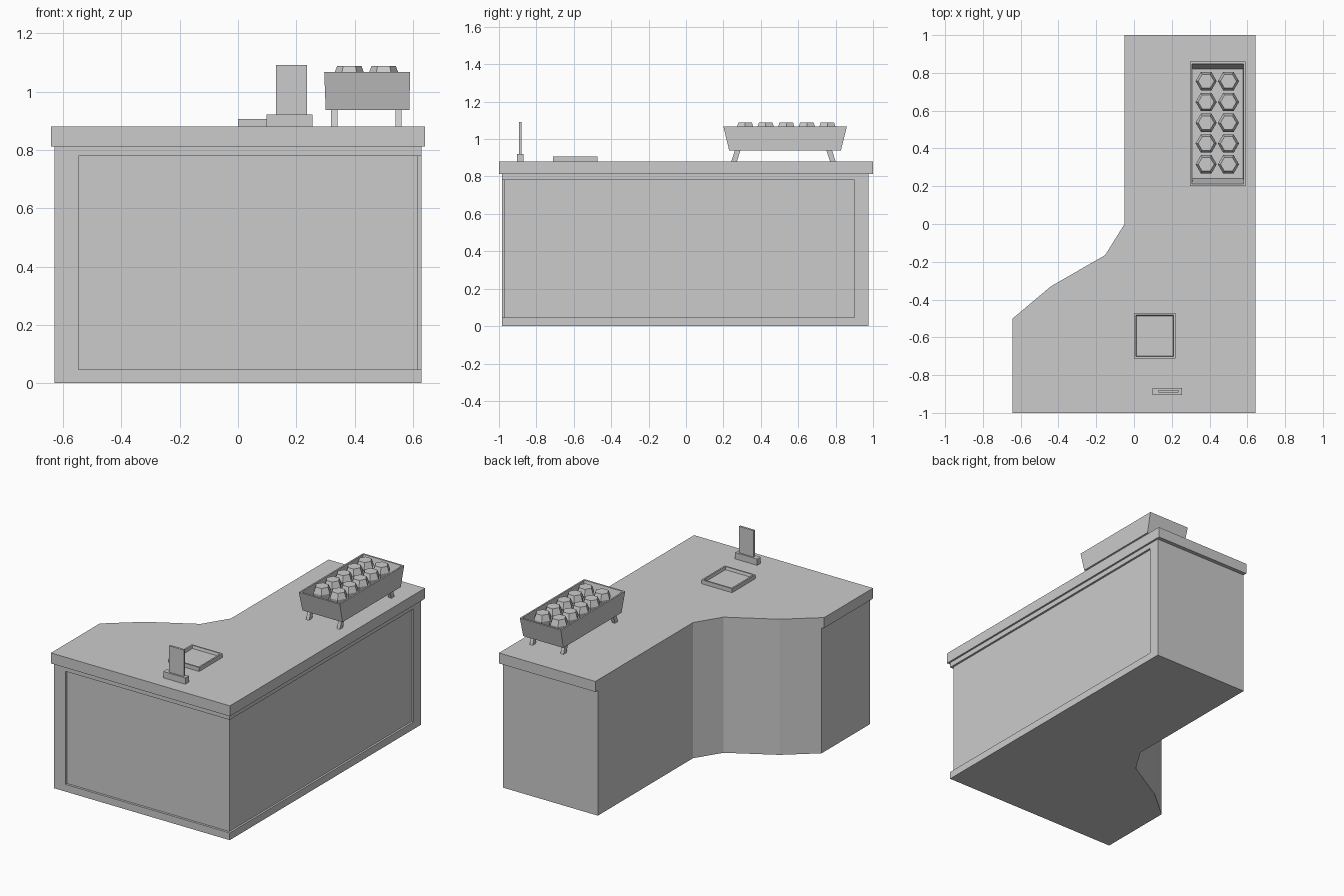
import bpy, bmesh
from math import cos, sin, pi

cube = bpy.data.objects.get("Cube")
if cube:
    bpy.data.objects.remove(cube, do_unlink=True)

grey = bpy.data.materials.new("plain_grey")
grey.use_nodes = True
colour = (0.6, 0.6, 0.6, 1)
grey.diffuse_color = colour
grey.node_tree.nodes["Principled BSDF"].inputs["Base Color"].default_value = colour


def finish(name, bm):
    bmesh.ops.recalc_face_normals(bm, faces=bm.faces[:])
    mesh = bpy.data.meshes.new(name)
    bm.to_mesh(mesh)
    bm.free()
    mesh.materials.append(grey)
    obj = bpy.data.objects.new(name, mesh)
    bpy.context.collection.objects.link(obj)
    return obj


def loft(name, rings):
    """Skin a stack of matching rings and cap both ends."""
    bm = bmesh.new()
    loops = [[bm.verts.new(p) for p in ring] for ring in rings]
    for a, b in zip(loops, loops[1:]):
        for i in range(len(a)):
            j = (i + 1) % len(a)
            bm.faces.new((a[i], a[j], b[j], b[i]))
    bm.faces.new(loops[0])
    bm.faces.new(loops[-1])
    return finish(name, bm)


def at(outline, z):
    return [(x, y, z) for x, y in outline]


def rect(x0, x1, y0, y1, z):
    return [(x0, y0, z), (x1, y0, z), (x1, y1, z), (x0, y1, z)]


def box(name, x0, x1, y0, y1, z0, z1):
    return loft(name, [rect(x0, x1, y0, y1, z0), rect(x0, x1, y0, y1, z1)])


# Counter body and overhanging top, flush along the curved inner side
curve = [(-0.44, -0.33), (-0.153, -0.165), (-0.05, 0)]
top = [(-0.05, 1), (0.642, 1), (0.642, -1), (-0.642, -1), (-0.642, -0.5)] + curve
base = [(-0.05, 0.975), (0.63, 0.975), (0.63, -0.985), (-0.63, -0.985), (-0.63, -0.49)] + curve
body = loft("counter_body", [at(base, 0), at(base, 0.812)])
loft("countertop", [at(top, 0.812), at(top, 0.88)])

# Shallow panel recess wrapping the front right corner
wrap = [(-0.547, -1.1), (0.8, -1.1), (0.8, 0.9), (0.617, 0.9), (0.617, -0.97), (-0.547, -0.97)]
cutter = loft("recess_cutter", [at(wrap, 0.047), at(wrap, 0.78)])
cutter.hide_render = True
cut = body.modifiers.new("recess", "BOOLEAN")
cut.operation = "DIFFERENCE"
cut.solver = "EXACT"
cut.object = cutter
bpy.context.view_layer.objects.active = body
bpy.ops.object.modifier_apply(modifier=cut.name)
bpy.data.objects.remove(cutter, do_unlink=True)

# Flared display basket: outer wall, rim, inner wall, floor
loft("display_basket", [
    rect(0.301, 0.588, 0.231, 0.828, 0.938),
    rect(0.296, 0.591, 0.2, 0.86, 1.067),
    rect(0.306, 0.581, 0.212, 0.848, 1.067),
    rect(0.311, 0.578, 0.24, 0.82, 0.95),
])

# Splayed basket legs
for side, x in (("left", 0.551), ("right", 0.33)):
    for end, y, lean in (("front", 0.277, -0.02), ("back", 0.765, 0.02)):
        loft(f"basket_leg_{end}_{side}", [
            rect(x - 0.011, x + 0.011, y + lean - 0.015, y + lean + 0.015, 0.88),
            rect(x - 0.011, x + 0.011, y - 0.015, y + 0.015, 0.942)])

# Six-sided buns in two columns
for col, x in enumerate((0.382, 0.5)):
    for row in range(5):
        y = 0.316 + row * 0.11
        loft(f"bun_{col + 1}_{row + 1}", [
            [(x + r * cos(i * pi / 3), y + r * sin(i * pi / 3), z) for i in range(6)]
            for r, z in ((0.038, 0.95), (0.056, 1.05), (0.042, 1.088))])

# Shallow tray on the counter
loft("coin_tray", [
    rect(0, 0.22, -0.712, -0.472, 0.88),
    rect(0, 0.22, -0.712, -0.472, 0.906),
    rect(0.01, 0.21, -0.702, -0.482, 0.906),
    rect(0.014, 0.206, -0.698, -0.486, 0.888),
])

# Upright sign on its foot
box("sign_foot", 0.097, 0.255, -0.904, -0.868, 0.88, 0.921)
box("sign_panel", 0.131, 0.236, -0.893, -0.879, 0.92, 1.092)
